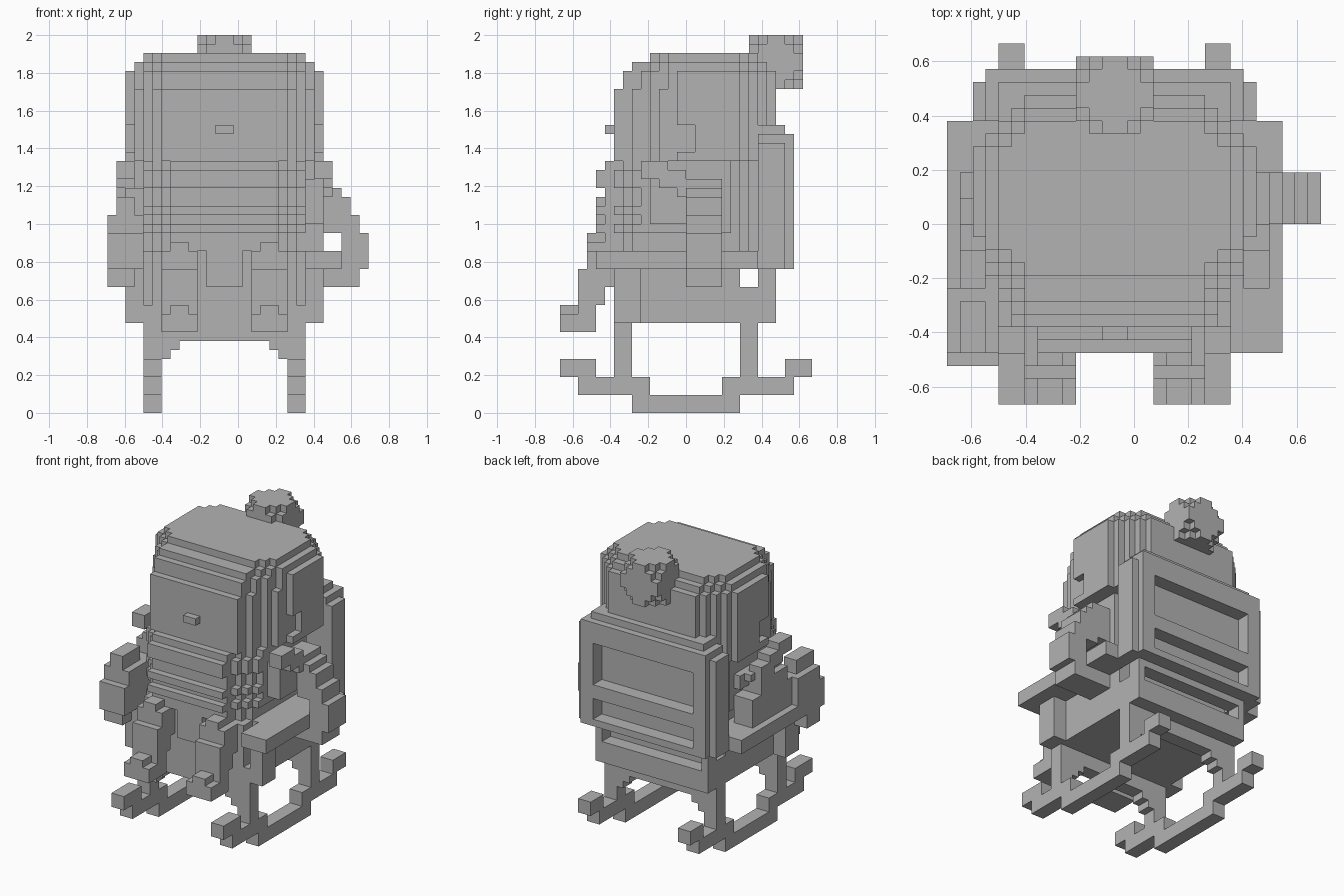
import bpy
import bmesh

UNIT = 2 / 42            # edge of one cube
WIDTH, DEPTH = 29, 28    # size of the model in cubes
MIDDLE = 13              # mirror line of the chair and sitter

parts = {}               # part name -> set of cube cells
taken = set()            # cells used by any part

cube = bpy.data.objects.get("Cube")
if cube:
    bpy.data.objects.remove(cube, do_unlink=True)


def add_cells(name, cells):
    fresh = set(cells) - taken
    parts.setdefault(name, set()).update(fresh)
    taken.update(fresh)


def block_cells(x, y, z, mirror):
    cells = {(i, j, k) for i in range(*x) for j in range(*y) for k in range(*z)}
    if mirror:
        cells |= {(2 * MIDDLE - 1 - i, j, k) for i, j, k in cells}
    return cells


def block(name, x, y, z, mirror=False):
    add_cells(name, block_cells(x, y, z, mirror))


def carve(name, x, y, z, mirror=False):
    gone = block_cells(x, y, z, mirror) & parts[name]
    parts[name] -= gone
    taken.difference_update(gone)


def stepped_layer(name, half_width, front, back, z, face, slope):
    """One slab of cubes whose corners are cut back in steps."""
    for j in range(front, back):
        reach = int(min(half_width, face + slope * (j - front), face + back - 1 - j))
        block(name, x=(MIDDLE - reach, MIDDLE + reach), y=(j, j + 1), z=z)


def build(name, cells, material):
    """Turn the cells of a part into a mesh of its exposed faces."""
    bm = bmesh.new()
    corners = {}

    def corner(point):
        if point not in corners:
            i, j, k = point
            corners[point] = bm.verts.new(
                ((i - WIDTH / 2) * UNIT, (j - DEPTH / 2) * UNIT, k * UNIT))
        return corners[point]

    for cell in sorted(cells):
        for axis in range(3):
            for side in (0, 1):
                beside = list(cell)
                beside[axis] += 2 * side - 1
                if tuple(beside) in taken:
                    continue
                ring = []
                for u, v in ((0, 0), (1, 0), (1, 1), (0, 1)):
                    point = list(cell)
                    point[axis] += side
                    point[(axis + 1) % 3] += u
                    point[(axis + 2) % 3] += v
                    ring.append(corner(tuple(point)))
                bm.faces.new(ring if side else ring[::-1])
    mesh = bpy.data.meshes.new(name)
    bm.to_mesh(mesh)
    bm.free()
    mesh.materials.append(material)
    bpy.context.collection.objects.link(bpy.data.objects.new(name, mesh))


# Rockers, curled up in steps at both ends
block("rockers", x=(4, 6), y=(8, 20), z=(0, 2), mirror=True)
for base, tip in (((2, 10), (0, 4)), ((18, 26), (25, 28))):
    block("rockers", x=(4, 6), y=base, z=(2, 4), mirror=True)
    block("rockers", x=(4, 6), y=tip, z=(4, 6), mirror=True)

# Legs, with stepped braces below the seat
for near, far in ((6, 8), (20, 22)):
    block("chair_legs", x=(4, 6), y=(near, far), z=(2, 10), mirror=True)
    block("seat_aprons", x=(6, 20), y=(near, far), z=(8, 10))
    for step, low in enumerate((6, 7)):
        block("seat_aprons", x=(6, 7 + step), y=(near, far), z=(low, 8), mirror=True)

# Seat, cushion and armrests on front posts
block("seat", x=(4, 22), y=(6, 24), z=(10, 12))
block("seat_cushion", x=(4, 22), y=(8, 22), z=(12, 14))
block("armrests", x=(0, 4), y=(4, 22), z=(16, 18), mirror=True)
block("armrest_posts", x=(2, 4), y=(6, 9), z=(10, 16), mirror=True)

# Chair back: framed panel with slats, open slot beneath
block("chair_back", x=(4, 22), y=(22, 24), z=(12, 16))
carve("chair_back", x=(5, 21), y=(22, 24), z=(13, 15))
block("chair_back", x=(2, 24), y=(22, 25), z=(16, 30))
block("chair_back", x=(3, 23), y=(25, 26), z=(16, 30))
block("chair_back", x=(3, 23), y=(22, 26), z=(30, 31))
block("chair_back", x=(4, 22), y=(22, 25), z=(31, 32))
for bottom, top in ((17, 20), (22, 28)):
    carve("chair_back", x=(5, 21), y=(24, 26), z=(bottom, top))

# Head, narrowing in steps towards the crown
for half, front, back, bottom, top, slope in (
        (11, 6, 24, 28, 36, 0.6), (11, 7, 24, 36, 38, 0.7),
        (10, 8, 23, 38, 39, 0.8), (9, 10, 22, 39, 40, 1)):
    stepped_layer("head", half, front, back, (bottom, top), face=7, slope=slope)
carve("head", x=(2, 3), y=(12, 15), z=(29, 32), mirror=True)
block("nose", x=(12, 14), y=(5, 6), z=(31, 32))

# Hair bun
ball = block_cells((10, 16), (21, 27), (36, 42), mirror=False)
add_cells("hair_bun", [c for c in ball if sum(
    (p + 0.5 - m) ** 2 for p, m in zip(c, (13, 24, 39))) < 13])

# Shawl around neck and shoulders, in overlapping layers
for bottom, top, half, front in (
        (18, 20, 8, 5), (20, 21, 9, 4), (21, 22, 9, 5), (22, 23, 9, 4),
        (23, 25, 10, 5), (25, 27, 9, 4), (27, 28, 9, 5)):
    stepped_layer("shawl", half, front, 22, (bottom, top), face=6, slope=0.9)
for step in range(3):
    block("shawl", x=(1, 3), y=(9 + 2 * step, 12 + 2 * step),
          z=(26 - step, 28 - step), mirror=True)

# Lap, thighs and skirt
block("skirt", x=(4, 22), y=(8, 20), z=(14, 18))
block("skirt", x=(5, 21), y=(6, 8), z=(12, 18))
block("skirt", x=(10, 16), y=(6, 8), z=(10, 12))
block("lap_cloth", x=(11, 15), y=(5, 6), z=(14, 18))
block("thighs", x=(6, 10), y=(4, 8), z=(14, 18), mirror=True)

# Shins and slippers, stepping forward towards the toes
block("shins", x=(6, 10), y=(3, 6), z=(16, 18), mirror=True)
block("shins", x=(7, 9), y=(3, 5), z=(18, 19), mirror=True)
block("shins", x=(6, 10), y=(2, 5), z=(12, 16), mirror=True)
block("slippers", x=(6, 10), y=(0, 4), z=(9, 11), mirror=True)
block("slippers", x=(7, 9), y=(0, 4), z=(11, 12), mirror=True)
block("slippers", x=(6, 10), y=(2, 4), z=(11, 12), mirror=True)

# Right arm, resting on the armrest with the hand over its end
block("right_arm", x=(1, 4), y=(8, 18), z=(18, 22))
block("right_arm", x=(1, 4), y=(10, 16), z=(22, 24))
block("right_arm", x=(2, 5), y=(10, 17), z=(24, 25))
block("right_hand", x=(0, 4), y=(4, 9), z=(18, 22))
block("right_hand", x=(1, 3), y=(4, 8), z=(22, 24))
block("right_hand", x=(0, 4), y=(3, 4), z=(16, 20))
block("right_hand", x=(0, 3), y=(4, 7), z=(14, 16))

# Left arm, elbow bent outwards and hand back on the hip
block("left_arm", x=(21, 24), y=(10, 18), z=(21, 26))
for bottom, inner, outer in ((24, 22, 25), (23, 22, 26), (22, 23, 27),
                             (20, 24, 28), (18, 26, 29), (16, 26, 29)):
    block("left_arm", x=(inner, outer), y=(14, 18), z=(bottom, bottom + 2))
block("left_arm", x=(22, 28), y=(14, 18), z=(14, 16))

grey = bpy.data.materials.new("plain grey")
grey.diffuse_color = (0.45, 0.45, 0.45, 1)
grey.use_nodes = True
grey.node_tree.nodes["Principled BSDF"].inputs["Base Color"].default_value = grey.diffuse_color

for name, cells in parts.items():
    build(name, cells, grey)
